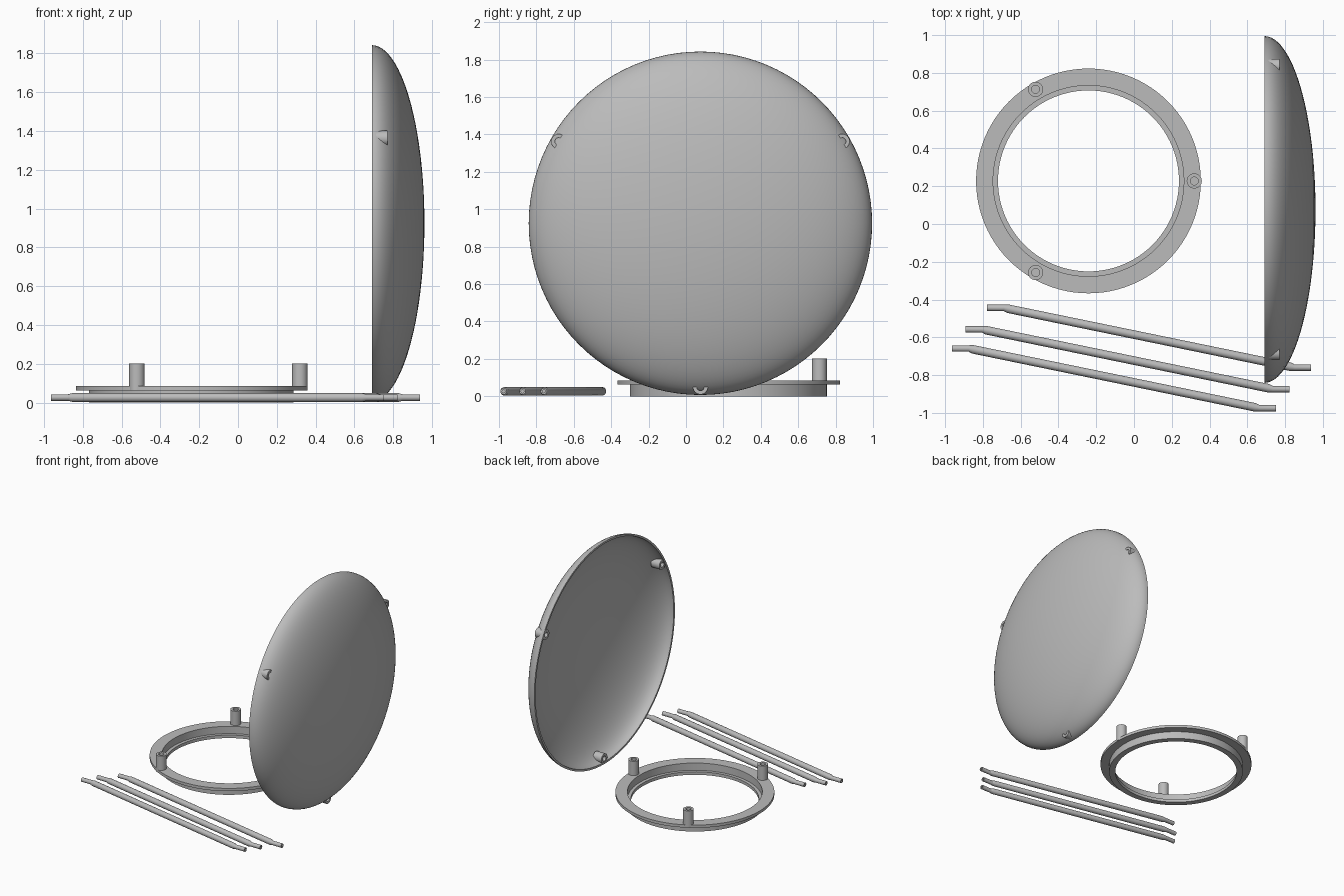
import bpy, bmesh, math
from mathutils import Vector, Matrix

if "Cube" in bpy.data.objects:
    bpy.data.objects.remove(bpy.data.objects["Cube"])

grey = bpy.data.materials.new("light_grey")
grey.diffuse_color = (0.5, 0.5, 0.5, 1)
grey.use_nodes = True
grey.node_tree.nodes["Principled BSDF"].inputs["Base Color"].default_value = grey.diffuse_color


def finish(name, bm, angle=30):
    bmesh.ops.recalc_face_normals(bm, faces=bm.faces)
    mesh = bpy.data.meshes.new(name)
    bm.to_mesh(mesh)
    bm.free()
    ob = bpy.data.objects.new(name, mesh)
    bpy.context.collection.objects.link(ob)
    mesh.materials.append(grey)
    bpy.ops.object.select_all(action='DESELECT')
    ob.select_set(True)
    bpy.context.view_layer.objects.active = ob
    bpy.ops.object.shade_smooth_by_angle(angle=math.radians(angle))
    return ob


def lathe(name, profile, centre, axis='Z', steps=32, closed=True):
    """Spin (radius, height) points round an axis through centre."""
    bm = bmesh.new()
    vs = [bm.verts.new((r, 0, h)) for r, h in profile]
    edges = [bm.edges.new(p) for p in zip(vs, vs[1:])]
    if closed:
        edges.append(bm.edges.new((vs[-1], vs[0])))
    bmesh.ops.spin(bm, geom=vs + edges, axis=(0, 0, 1), cent=(0, 0, 0),
                   angle=2 * math.pi, steps=steps)
    bmesh.ops.remove_doubles(bm, verts=bm.verts, dist=1e-5)
    turn = Matrix.Rotation(math.pi / 2, 4, 'Y') if axis == 'X' else Matrix()
    bm.transform(Matrix.Translation(centre) @ turn)
    return finish(name, bm)


# Dish: thin elliptical bowl opening towards -x
DISH = Vector((0.69, 0.077, 0.925))


def bowl(radius, depth, n=24):
    return [(radius * math.cos(i / n * math.pi / 2),
             depth * math.sin(i / n * math.pi / 2)) for i in range(n + 1)]


lathe("dish", bowl(0.918, 0.271) + bowl(0.902, 0.256)[::-1], DISH, 'X', 96)

# Sockets: short tubes passing through the dish near its rim
for i, deg in enumerate((30, 150, 270)):
    a = math.radians(deg)
    pos = DISH + 0.875 * Vector((0, math.cos(a), math.sin(a)))
    lathe(f"dish_socket_{i + 1}",
          [(0.02, 0.003), (0.04, 0.003), (0.04, 0.08), (0.02, 0.08)], pos, 'X')

# Base ring: flange on top of a collar with an inner lip
RING = Vector((-0.241, 0.228, 0))
lathe("base_ring",
      [(0.479, 0), (0.527, 0), (0.527, 0.062), (0.595, 0.062), (0.595, 0.085),
       (0.505, 0.085), (0.505, 0.025), (0.479, 0.025)], RING, steps=96)

# Posts: upright tubes with blind holes, standing on the flange
for i in range(3):
    a = math.radians(120 * i)
    pos = RING + 0.56 * Vector((math.cos(a), math.sin(a), 0))
    lathe(f"ring_post_{i + 1}",
          [(0, 0.064), (0.04, 0.064), (0.04, 0.203), (0.021, 0.203),
           (0.021, 0.11), (0, 0.11)], pos, closed=False)


# Struts: slanted rods with thinner end stubs bent parallel to x
def strut(name, start, sides=20):
    end = start + Vector((1.714, -0.316, 0))
    x = Vector((1, 0, 0))
    a, b = start + x * 0.088, end - x * 0.088
    d = (b - a).normalized()
    # centre, radius and direction of each cross-section, with hollow ends
    rings = [(start + x * 0.05, 0.008, x), (start, 0.008, x),
             (start, 0.017, x), (a, 0.017, x), (a + d * 0.022, 0.0225, d),
             (b - d * 0.022, 0.0225, d), (b, 0.017, x), (end, 0.017, x),
             (end, 0.008, x), (end - x * 0.05, 0.008, x)]
    bm = bmesh.new()
    loops = []
    for c, r, n in rings:
        side = Vector((-n.y, n.x, 0))
        loops.append([bm.verts.new(c + r * (math.cos(t) * side
                                            + Vector((0, 0, math.sin(t)))))
                      for t in (2 * math.pi * k / sides for k in range(sides))])
    for p, q in zip(loops, loops[1:]):
        for k in range(sides):
            m = (k + 1) % sides
            bm.faces.new((p[k], p[m], q[m], q[k]))
    bm.faces.new(loops[0])
    bm.faces.new(loops[-1])
    return finish(name, bm, 25)


for i, (sx, sy) in enumerate(((-0.777, -0.444), (-0.892, -0.558), (-0.963, -0.659))):
    strut(f"strut_{i + 1}", Vector((sx, sy, 0.0265)))
